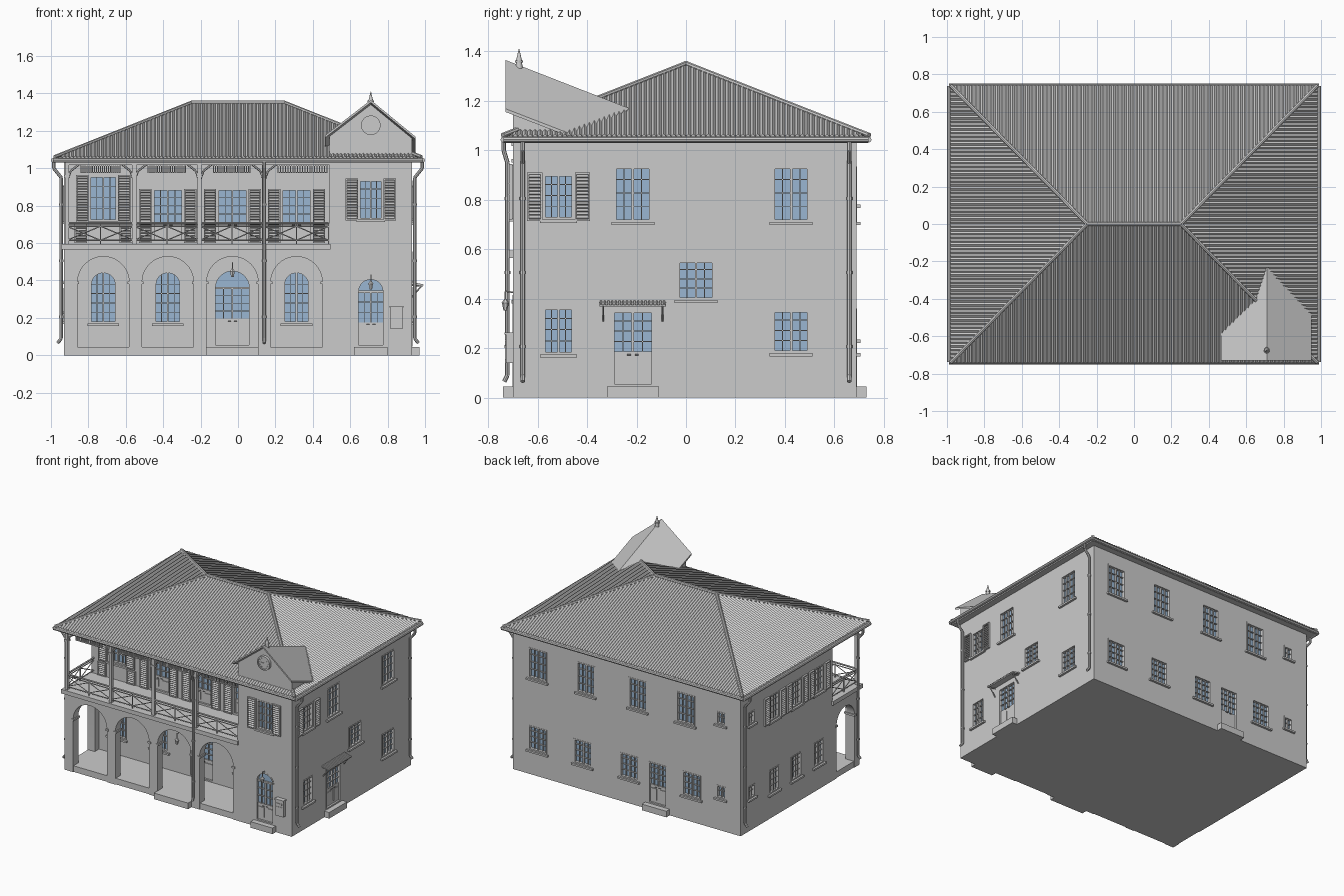
import bpy, bmesh, math
from mathutils import Vector as V, Matrix

if "Cube" in bpy.data.objects:
    bpy.data.objects.remove(bpy.data.objects["Cube"])

I = Matrix()
parts = {}


def part(name):
    return parts.setdefault(name, bmesh.new()) if name not in parts else parts[name]


def loft(name, a, b):
    """Closed solid between two matching polygons."""
    bm = part(name)
    va, vb = [bm.verts.new(p) for p in a], [bm.verts.new(p) for p in b]
    bm.faces.new(va[::-1])
    bm.faces.new(vb)
    for i in range(len(va)):
        j = (i + 1) % len(va)
        bm.faces.new((va[i], va[j], vb[j], vb[i]))


def prism(name, pts, y0, y1, M=I):
    loft(name, [M @ V((x, y0, z)) for x, z in pts], [M @ V((x, y1, z)) for x, z in pts])


def box(name, x0, x1, y0, y1, z0, z1, M=I):
    prism(name, [(x0, z0), (x1, z0), (x1, z1), (x0, z1)], y0, y1, M)


def cone(name, p, q, r1, r2, n=8):
    p, q = V(p), V(q)
    d = q - p
    M = Matrix.Translation((p + q) / 2) @ d.to_track_quat('Z', 'Y').to_matrix().to_4x4()
    bmesh.ops.create_cone(part(name), cap_ends=True, segments=n, radius1=r1, radius2=r2, depth=d.length, matrix=M)


def tube(name, pts, r, n=8):
    for p, q in zip(pts, pts[1:]):
        cone(name, p, q, r, r, n)


def outline(u, w, z0, zs, rise=0, n=14):
    pts = [(u - w / 2, z0), (u + w / 2, z0)]
    if not rise:
        return pts + [(u + w / 2, zs), (u - w / 2, zs)]
    return pts + [(u + w / 2 * math.cos(a), zs + rise * math.sin(a)) for a in (math.pi * i / n for i in range(n + 1))]


def ring(name, outer, inner, y0, y1, M=I):
    for i in range(len(outer)):
        j = (i + 1) % len(outer)
        prism(name, [outer[i], outer[j], inner[j], inner[i]], y0, y1, M)


def shutter(M, u, w, z0, z1):
    ring("shutters", outline(u, w, z0, z1), outline(u, w - .014, z0 + .008, z1 - .008), -.016, -.002, M)
    n = int((z1 - z0) / .015)
    for i in range(n):
        z = z0 + .008 + (z1 - z0 - .016) * (i + .5) / n
        T = M @ Matrix.Translation((u, -.009, z)) @ Matrix.Rotation(math.radians(35), 4, 'X')
        box("shutters", -w / 2 + .006, w / 2 - .006, -.008, .008, -.002, .002, T)


def window(M, u, w, z0, zs, rise=0, rows=4, kick=0, sh=0, sill=True):
    """Recessed window; kick = height of a solid door panel at the bottom."""
    t = .01
    prism("opening_cutter", outline(u, w, z0, zs, rise), -.02, .03, M)
    inner = outline(u, w - 2 * t, z0 + t, zs if rise else zs - t, rise - t if rise else 0)
    ring("window_frames", outline(u, w, z0, zs, rise), inner, -.002, .029, M)
    g0 = z0 + t + kick
    prism("window_glass", outline(u, w - t, g0, zs if rise else zs - t / 2, rise - t / 2 if rise else 0), .02, .026, M)
    hw = w / 2 - t / 2
    for k in ((-1, 0, 1) if w > .1 else (0,)):
        dx = k * hw / 2
        top = zs + (rise - t / 2) * math.sqrt(1 - (dx / hw) ** 2) if rise and not kick else zs - t / 2
        b = .004 if k else .009
        box("window_frames", u + dx - b / 2, u + dx + b / 2, .008 if k else .004, .024, g0, top, M)
    for i in range(1, rows + (1 if rise else 0)):
        z = g0 + (zs - g0) * i / rows
        b = .006 if kick and i == rows else .002
        box("window_frames", u - hw, u + hw, .008, .024, z - b, z + b, M)
    if kick:
        box("door_panels", u - hw, u + hw, .012, .026, z0, g0, M)
        for s in (-1, 1):
            box("door_panels", u + s * w / 4 - w * .16, u + s * w / 4 + w * .16, .007, .013, z0 + .03, g0 - .025, M)
            tube("door_handles", [M @ V((u + s * .008, .002, g0 - .012)), M @ V((u + s * .024, .002, g0 - .012))], .003, 6)
    elif sill:
        box("window_sills", u - w / 2 - .012, u + w / 2 + .012, -.016, .02, z0 - .013, z0, M)
    if sh:
        for s in (-1, 1):
            shutter(M, u + s * (w / 2 + sh / 2 + .003), sh, z0 - .005, zs + .005)


def wall(x, y, deg):
    return Matrix.Translation((x, y, 0)) @ Matrix.Rotation(math.radians(deg), 4, 'Z')


# Main L-shaped walls with the right front wing
FLAT = Matrix.Rotation(math.radians(-90), 4, 'X')
prism("walls", [(-.93, -.38), (.49, -.38), (.49, -.70), (.93, -.70), (.93, .69), (-.93, .69)], -1.04, 0, FLAT)
loggia, front, back = wall(0, -.38, 0), wall(0, -.70, 0), wall(0, .69, 180)
right, left = wall(.93, 0, 90), wall(-.93, 0, -90)

# Arcade with round arches, imposts and floor
def arcade(M, x0, x1, arches, y0, y1):
    pts = [(x0, 0)]
    for u, r in arches:
        pts += [(u - r, 0)] + [(u - r * math.cos(a), .39 + r * math.sin(a)) for a in (math.pi * i / 20 for i in range(21))] + [(u + r, 0)]
        for s in (-1, 1):
            e = u + s * (r + .003)
            box("arch_imposts", e - .012, e + .012, y0 - .006, y1 + .006, .38, .394, M)
    prism("arcade", pts + [(x1, 0), (x1, .57), (x0, .57)], y0, y1, M)


arcade(I, -.93, .49, [(u, .138) for u in (-.72, -.375, -.03, .313)], -.70, -.64)
arcade(left, .38, .65, [(.535, .105)], 0, .06)
box("loggia_floor", -.925, .5, -.695, -.37, 0, .045)
box("balcony_slab", -.945, .495, -.715, -.37, .565, .595)

# Loggia windows and doors
for u in (-.72, .313):
    window(loggia, u, .145, .17, .38, .07)
window(loggia, -.375, .145, .17, .38, .07)
window(loggia, -.03, .2, .046, .36, .1, 4, .14)
window(loggia, -.72, .15, .715, .96, sh=.068)
for u in (-.375, -.03, .313):
    window(loggia, u, .165, .6, .89, 0, 4, .1)
for u in (-.72, -.375, -.03, .313):
    for s in (-1, 1):
        shutter(loggia, u + s * .12, .066, .6, .7 if u < -.7 else .89)

# Wing front, right side, back and left openings
window(front, .71, .13, .725, .94, sh=.066)
window(front, .71, .15, .046, .34, .075, 3, .12)
window(right, -.515, .125, .72, .905, sh=.062)
for u, z0, z1 in ((-.215, .71, .935), (.425, .71, .935), (.04, .395, .555), (.425, .18, .355)):
    window(right, u, .15, z0, z1)
window(right, -.515, .125, .175, .365)
window(right, -.215, .17, .046, .352, 0, 4, .13)
for x in (.73, .335, -.09, -.48):
    window(back, -x, .15, .71, .935)
for x in (.73, .36, -.02, -.53):
    window(back, -x, .15, .18, .36)
window(back, .25, .15, .046, .355, 0, 4, .13)
for z in (.235, .78):
    window(back, .77, .075, z, z + .095, rows=2)
    window(left, -.56, .075, z, z + .095, rows=2)
for y in (.30, .04, -.22):
    window(left, -y, .12, .715, .905, sh=.058)
    window(left, -y, .12, .18, .36)

# Door steps
for M, u, w in ((front, .71, .18), (front, -.03, .28), (right, -.215, .21), (back, .25, .2)):
    box("door_steps", u - w / 2, u + w / 2, -.04, .01, 0, .045, M)

# Side door canopy with brackets
C = right @ Matrix.Translation((-.215, 0, .385)) @ Matrix.Rotation(math.radians(12), 4, 'X')
box("canopy", -.135, .135, -.06, .005, -.005, .002, C)
for i in range(18):
    box("canopy", -.132 + i * .015, -.125 + i * .015, -.062, .004, .002, .007, C)
for s in (-.12, .12):
    tube("canopy_brackets", [right @ V((-.215 + s, 0, .31)), right @ V((-.215 + s, -.05, .37)), right @ V((-.215 + s, 0, .375))], .004, 6)

# Balcony posts, brackets, frieze and railing
posts = [-.915, -.555, -.205, .14, .485]
for x in posts[:-1]:
    box("balcony_posts", x - .011, x + .011, -.70, -.678, .59, 1.035)
    box("balcony_posts", x - .016, x + .016, -.705, -.673, .95, .965)
    for s in (-1, 1):
        if x + s * .07 > -.93:
            tube("post_brackets", [(x, -.689, .93), (x + s * .02, -.689, .985), (x + s * .07, -.689, 1.025)], .006, 6)
box("balcony_beam", -.926, .49, -.705, -.673, 1.018, 1.04)
box("balcony_beam", -.926, -.894, -.69, -.37, 1.018, 1.04)


def railing(p, q):
    p, q = V(p), V(q)
    at = lambda t, z: p.lerp(q, t) + V((0, 0, z))
    for z in (.615, .69, .707):
        tube("balcony_railing", [at(0, z), at(1, z)], .004 if z < .7 else .007, 6)
    n = max(1, round((q - p).length / .17))
    for t in [i / n for i in range(n + 1)]:
        tube("balcony_railing", [at(t, .595), at(t, .707)], .004, 6)
    for i in range(n):
        a, b = i / n, (i + 1) / n
        tube("balcony_railing", [at(a, .615), at(b, .69)], .003, 6)
        tube("balcony_railing", [at(a, .69), at(b, .615)], .003, 6)


for a, b in zip(posts, posts[1:]):
    railing((a, -.69, 0), (b, -.69, 0))
    x0, x1 = a + .075, b - (.075 if b < .4 else .01)
    for z in (.978, 1.015):
        box("frieze", x0, x1, -.694, -.684, z - .003, z + .003)
    for i in range(21):
        x = x0 + (x1 - x0) * i / 20
        box("frieze", x - .003, x + .003, -.692, -.686, .975, 1.018)
railing((-.915, -.69, 0), (-.915, -.38, 0))

# Hipped roof core, soffit and corrugated sheets
box("soffit", -.975, .975, -.735, .735, 1.03, 1.05)
X, Y, R, ZE, ZR = .98, .74, .25, 1.06, 1.35
bm = part("roof_core")
v = [bm.verts.new(p) for p in ((-X, -Y, 1.048), (X, -Y, 1.048), (X, Y, 1.048), (-X, Y, 1.048), (-R, 0, ZR - .012), (R, 0, ZR - .012))]
for f in ((3, 2, 1, 0), (0, 1, 5, 4), (1, 2, 5), (2, 3, 4, 5), (3, 0, 4)):
    bm.faces.new([v[i] for i in f])


def sheet(M, half, depth, run):
    bm, n, prev = part("roof_corrugation"), int(half / .005), None
    for i in range(n + 1):
        s = -half + 2 * half * i / n
        h = min(1, (half - abs(s)) / run)
        dz = .005 if i % 2 else -.004
        cur = [bm.verts.new(M @ V((s, -depth + depth0 * h, ZE + (ZR - ZE) * h + dz))) for depth0 in ([(X - R) if depth == X else Y] * 2)[:1]]
        cur.insert(0, bm.verts.new(M @ V((s, -depth, ZE + dz))))
        if prev:
            bm.faces.new((prev[0], cur[0], cur[1], prev[1]))
        prev = cur


for d in (0, 180):
    sheet(wall(0, 0, d), X, Y, X - R)
    sheet(wall(0, 0, d + 90), Y, X, Y)
tube("ridge_caps", [(-R, 0, ZR), (R, 0, ZR)], .012)
for sx in (-1, 1):
    for sy in (-1, 1):
        tube("ridge_caps", [(sx * X, sy * Y, ZE), (sx * R, 0, ZR)], .011)

# Gutters and downpipes
tube("gutters", [(-.988, -.738, 1.043), (.988, -.738, 1.043), (.988, .738, 1.043), (-.988, .738, 1.043), (-.988, -.738, 1.043)], .012)
runs = [[(s * x, y, z) for x, z in ((.985, 1.035), (.985, 1.0), (.945, .95), (.945, .09), (.965, .065))] for s in (-1, 1) for y in (-.66, .66)]
runs.append([(.14, y, z) for y, z in ((-.737, 1.035), (-.737, 1.0), (-.722, .95), (-.722, .09), (-.735, .065))])
for r in runs:
    tube("downpipes", r, .009)
    for z in (.2, .5, .8):
        cone("downpipes", (r[3][0], r[3][1], z), (r[3][0], r[3][1], z + .012), .012, .012)

# Clock gable: wall and two roof slopes dying into the main roof
gable = [(.49, 1.03), (.93, 1.03), (.93, 1.165), (.71, 1.343), (.49, 1.172)]
loft("gable_wall", [V((x, -.70, z)) for x, z in gable], [V((x, -.45, z - .097)) for x, z in gable])
slopes = ([(.71, -.73, 1.365), (.71, -.225, 1.168), (.65, -.40, 1.19), (.465, -.57, 1.115), (.465, -.73, 1.176)],
          [(.71, -.73, 1.365), (.95, -.73, 1.168), (.95, -.45, 1.06), (.71, -.225, 1.168)])
for s in slopes:
    loft("gable_roof", [V(p) for p in s], [V(p) - V((0, 0, .013)) for p in s])

# Clock with rim, hour marks and hands, and the finial
cone("clock", (.71, -.69, 1.23), (.71, -.712, 1.23), .045, .045, 32)
circ = [[(.71 + r * math.cos(a), 1.23 + r * math.sin(a)) for a in (math.tau * i / 32 for i in range(32))] for r in (.052, .043)]
ring("clock_rim", circ[0], circ[1], -.719, -.69)
for i in range(12):
    T = Matrix.Translation((.71, -.712, 1.23)) @ Matrix.Rotation(math.tau * i / 12, 4, 'Y')
    box("clock_marks", -.0015, .0015, -.003, .001, .032, .04, T)
    if i in (2, 9):
        box("clock_hands", -.002, .002, -.005, .001, -.005, .022 if i == 9 else .032, T)
for z0, z1, r1, r2 in ((1.325, 1.355, .016, .012), (1.355, 1.363, .017, .017), (1.363, 1.41, .012, .001)):
    cone("finial", (.71, -.675, z0), (.71, -.675, z1), r1, r2, 12)

# Wall letter box and lanterns
box("letter_box", .815, .88, -.728, -.695, .14, .255)
box("letter_box", .81, .885, -.733, -.695, .255, .264)
box("letter_box", .825, .87, -.732, -.72, .225, .235)
box("letter_box", .825, .87, -.731, -.72, .155, .21)
for x, y, z in ((.71, -.73, .385), (-.03, -.67, .45)):
    tube("lanterns", [(x, y + .035, z + .04), (x, y, z + .045), (x, y, z + .01)], .003, 6)
    cone("lanterns", (x, y, z - .003), (x, y, z + .014), .017, .004, 6)
    cone("lanterns", (x, y, z - .032), (x, y, z - .003), .008, .014, 6)

# Turn every collected part into an object
glass = bpy.data.materials.new("glass_blue")
glass.diffuse_color = (.32, .47, .65, 1)
glass.use_nodes = True
glass.node_tree.nodes["Principled BSDF"].inputs["Base Color"].default_value = glass.diffuse_color
for name, bm in parts.items():
    bmesh.ops.recalc_face_normals(bm, faces=bm.faces)
    me = bpy.data.meshes.new(name)
    bm.to_mesh(me)
    bm.free()
    ob = bpy.data.objects.new(name, me)
    bpy.context.collection.objects.link(ob)
    if name == "window_glass":
        me.materials.append(glass)
    ob.select_set(name in ("gutters", "downpipes", "ridge_caps", "clock", "finial", "balcony_railing", "arcade"))
    if ob.select_get():
        bpy.context.view_layer.objects.active = ob
bpy.ops.object.shade_smooth_by_angle()
cutter = bpy.data.objects["opening_cutter"]
cutter.hide_render = True
cutter.hide_set(True)
mod = bpy.data.objects["walls"].modifiers.new("openings", 'BOOLEAN')
mod.operation, mod.solver, mod.object = 'DIFFERENCE', 'EXACT', cutter
